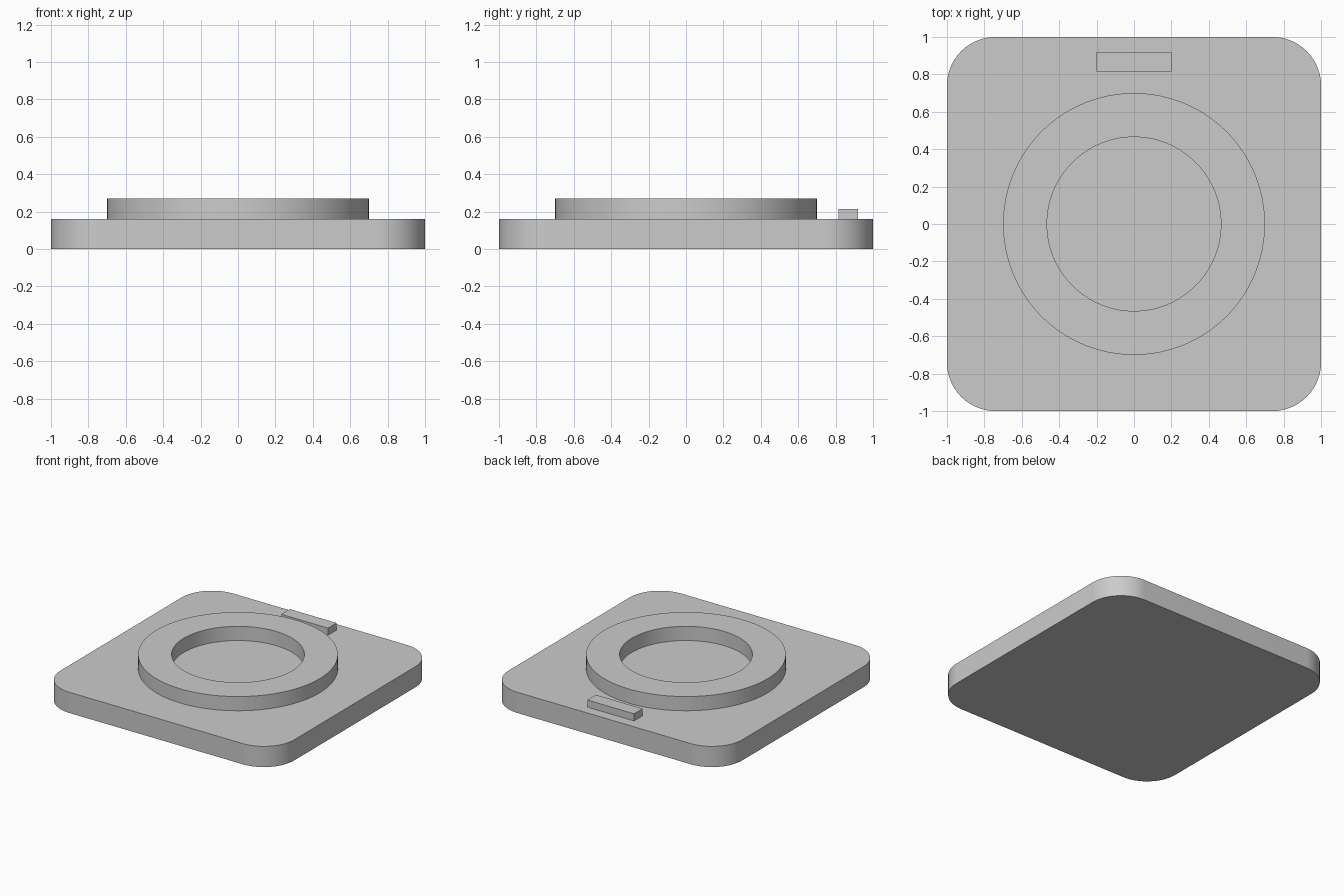
import bpy
import bmesh
from math import cos, sin, pi, radians

cube = bpy.data.objects.get("Cube")
if cube:
    bpy.data.objects.remove(cube, do_unlink=True)

# One plain grey for every part
grey = bpy.data.materials.new("plain grey")
grey.use_nodes = True
GREY = (0.6, 0.6, 0.6, 1)
grey.diffuse_color = GREY
grey.node_tree.nodes["Principled BSDF"].inputs["Base Color"].default_value = GREY


def circle(radius, count=128):
    return [(radius * cos(2 * pi * i / count), radius * sin(2 * pi * i / count))
            for i in range(count)]


def rounded_rect(hx, hy, radius, steps=24):
    points = []
    for k, (sx, sy) in enumerate([(1, 1), (-1, 1), (-1, -1), (1, -1)]):
        for i in range(steps + 1):
            a = (k + i / steps) * pi / 2
            points.append((sx * (hx - radius) + radius * cos(a),
                           sy * (hy - radius) + radius * sin(a)))
    return points


def finish(name, bm):
    bmesh.ops.recalc_face_normals(bm, faces=bm.faces)
    mesh = bpy.data.meshes.new(name)
    bm.to_mesh(mesh)
    bm.free()
    mesh.materials.append(grey)
    obj = bpy.data.objects.new(name, mesh)
    bpy.context.collection.objects.link(obj)
    bpy.ops.object.select_all(action="DESELECT")
    obj.select_set(True)
    bpy.context.view_layer.objects.active = obj
    bpy.ops.object.shade_smooth_by_angle(angle=radians(30))
    return obj


def prism(name, outline, z0, z1):
    bm = bmesh.new()
    face = bm.faces.new([bm.verts.new((x, y, z0)) for x, y in outline])
    out = bmesh.ops.extrude_face_region(bm, geom=[face], use_keep_orig=True)
    top = [v for v in out["geom"] if isinstance(v, bmesh.types.BMVert)]
    bmesh.ops.translate(bm, verts=top, vec=(0, 0, z1 - z0))
    return finish(name, bm)


def tube(name, r_in, r_out, z0, z1):
    bm = bmesh.new()
    loops = [[bm.verts.new((x, y, z)) for x, y in circle(r)]
             for r, z in [(r_in, z0), (r_out, z0), (r_out, z1), (r_in, z1)]]
    for a, b in zip(loops, loops[1:] + loops[:1]):
        for i in range(len(a)):
            bm.faces.new((a[i - 1], a[i], b[i], b[i - 1]))
    return finish(name, bm)


BASE_TOP = 0.16

# Rounded square base plate
prism("base_plate", rounded_rect(1, 1, 0.26), 0, BASE_TOP)

# Raised ring, open down to the plate
tube("raised_ring", 0.465, 0.7, BASE_TOP, 0.27)

# Small rectangular bar near the back edge
bar = [(-0.2, 0.815), (0.2, 0.815), (0.2, 0.92), (-0.2, 0.92)]
prism("rear_bar", bar, BASE_TOP, 0.215)
